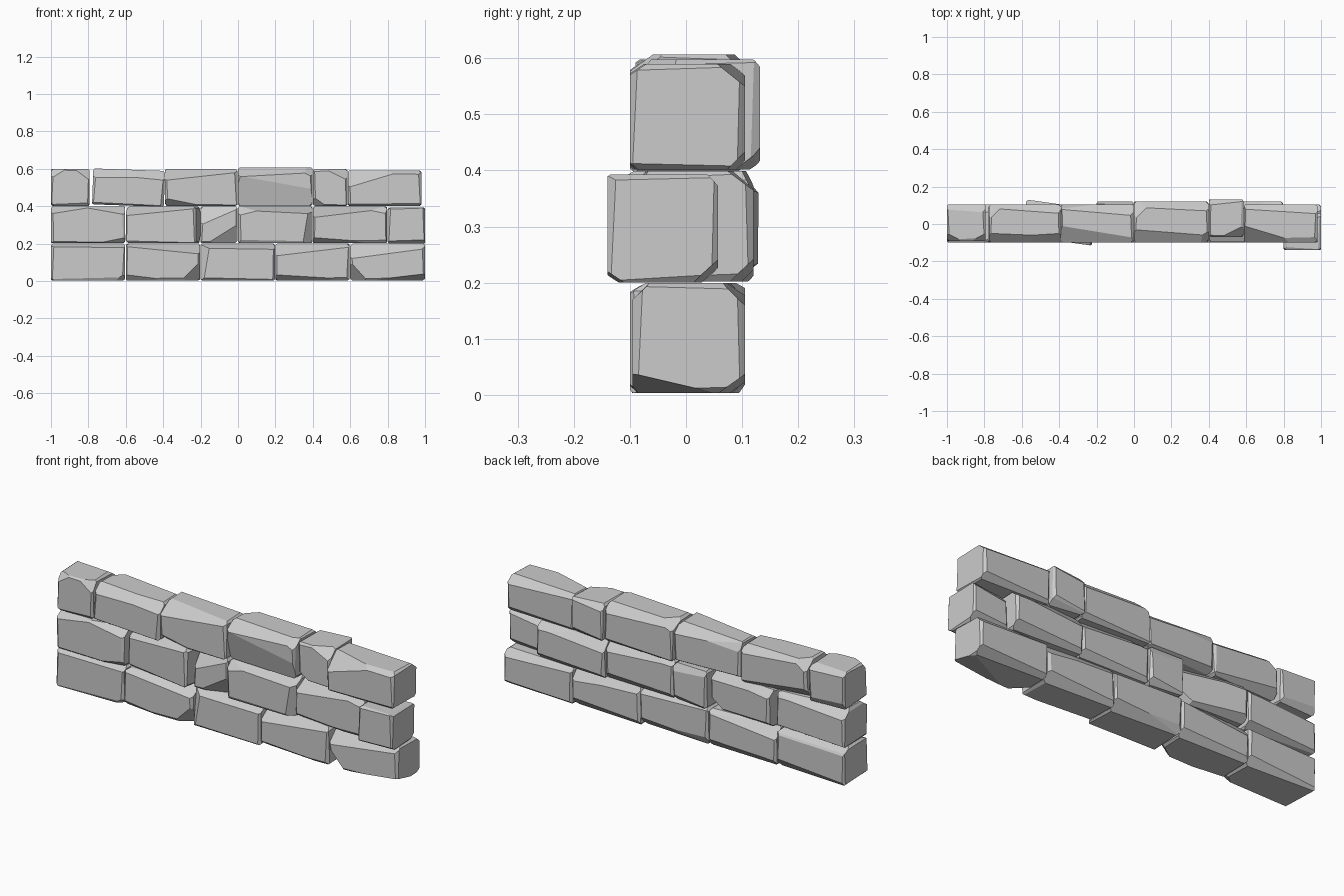
import bpy, bmesh, random
from math import radians
from mathutils import Vector, Matrix

if "Cube" in bpy.data.objects:
    bpy.data.objects.remove(bpy.data.objects["Cube"])

random.seed(7)


def chip(bm, half, signs, size):
    """Slice off a corner; size = distance along each axis from that corner."""
    s = [1 if c == "+" else -1 for c in signs]
    n = Vector([s[i] / size[i] for i in range(3)])
    k = min(range(3), key=lambda i: size[i])
    p = Vector([s[i] * half[i] for i in range(3)])
    p[k] -= s[k] * size[k]
    r = bmesh.ops.bisect_plane(bm, geom=bm.verts[:] + bm.edges[:] + bm.faces[:],
                               plane_co=p, plane_no=n.normalized(), clear_outer=True)
    edges = [e for e in bm.edges if e.is_boundary]
    if edges:
        bmesh.ops.holes_fill(bm, edges=edges, sides=0)


def stone(name, x, z, y=(-0.1, 0.105), chips=(), rot=(0, 0, 0)):
    """A roughly hewn block: box, big chips, then thin worn edges."""
    lo, hi = Vector((x[0], y[0], z[0])), Vector((x[1], y[1], z[1]))
    half = (hi - lo) / 2
    bm = bmesh.new()
    bmesh.ops.create_cube(bm, size=2, matrix=Matrix.Diagonal((*half, 1)))
    for signs, *size in chips:
        chip(bm, half, signs, size)
    # worn edges: tapered slices, larger at the back than on the front
    for axis in range(3):
        for u in "+-":
            for v in "+-":
                w = random.choice("+-")
                signs = [u, v]
                signs.insert(axis, w)
                size = [random.uniform(0.01, 0.018) for _ in range(3)]
                if signs[1] == "+" and axis == 0:
                    size = [random.uniform(0.02, 0.05) for _ in range(3)]
                size[axis] = half[axis] * random.uniform(2.5, 6)
                chip(bm, half, "".join(signs), size)
    me = bpy.data.meshes.new(name)
    bmesh.ops.recalc_face_normals(bm, faces=bm.faces[:])
    bm.to_mesh(me)
    bm.free()
    ob = bpy.data.objects.new(name, me)
    ob.location = (lo + hi) / 2
    ob.rotation_euler = [radians(a) for a in rot]
    bpy.context.collection.objects.link(ob)


# bottom course
Z = (0.003, 0.199)
stone("bottom_stone_1", (-1, -0.603), Z, chips=[
    ("+--", 0.06, 0.05, 0.035), ("+-+", 3, 0.04, 0.02), ("-++", 1, 0.06, 0.03)])
stone("bottom_stone_2", (-0.6, -0.202), Z, chips=[
    ("+-+", 0.55, 0.09, 0.055), ("+--", 0.1, 0.07, 0.1), ("---", 0.25, 0.03, 0.03),
    ("-++", 0.6, 0.05, 0.06)])
stone("bottom_stone_3", (-0.2, 0.197), Z, chips=[
    ("--+", 0.05, 0.04, 0.3), ("+-+", 2, 0.06, 0.03), ("++-", 0.8, 0.05, 0.05)])
stone("bottom_stone_4", (0.2, 0.597), Z, chips=[
    ("--+", 0.55, 0.09, 0.065), ("---", 0.5, 0.04, 0.03), ("+++", 0.5, 0.05, 0.06)])
stone("bottom_stone_5", (0.6, 1), Z, (-0.095, 0.105), [
    ("--+", 0.6, 0.08, 0.08), ("---", 0.09, 0.09, 0.1), ("+--", 0.3, 0.15, 0.035),
    ("+++", 0.9, 0.04, 0.04), ("++-", 0.5, 0.03, 0.035), ("+-+", 0.5, 0.03, 0.03)])

# middle course
Z = (0.202, 0.399)
stone("middle_stone_1", (-1, -0.603), Z, chips=[
    ("--+", 0.25, 0.06, 0.04), ("+-+", 0.25, 0.06, 0.045), ("+--", 0.15, 0.03, 0.03),
    ("-++", 0.7, 0.06, 0.05)])
stone("middle_stone_2", (-0.59, -0.21), Z, (-0.09, 0.105), [
    ("--+", 0.5, 0.08, 0.05), ("+++", 0.7, 0.06, 0.05), ("++-", 0.1, 0.06, 0.06)],
    (0, 0, -8))
stone("middle_stone_3", (-0.2, -0.003), Z, (-0.085, 0.12), [
    ("--+", 0.23, 0.07, 0.1), ("+--", 0.16, 0.06, 0.1)])
stone("middle_stone_4", (0, 0.397), Z, (-0.1, 0.11), [
    ("+-+", 0.8, 0.09, 0.04), ("+--", 0.05, 0.05, 0.3), ("--+", 0.2, 0.05, 0.05),
    ("+++", 0.7, 0.05, 0.05)])
stone("middle_stone_5", (0.4, 0.797), Z, (-0.095, 0.12), [
    ("--+", 0.5, 0.11, 0.06), ("---", 0.4, 0.04, 0.03), ("+-+", 0.2, 0.03, 0.04),
    ("-++", 0.7, 0.05, 0.06)])
stone("middle_stone_6", (0.8, 1), (0.2, 0.393), (-0.14, 0.057), [
    ("+--", 0.6, 0.03, 0.02)])

# top course
Z = (0.402, 0.598)
stone("top_stone_1", (-1, -0.793), Z, (-0.09, 0.105), [
    ("--+", 0.08, 0.04, 0.05), ("+-+", 0.08, 0.04, 0.06)])
stone("top_stone_2", (-0.777, -0.393), (0.403, 0.595), chips=[
    ("--+", 1.2, 0.05, 0.05), ("+-+", 0.8, 0.05, 0.05), ("-++", 0.08, 0.08, 0.06)],
    rot=(0, 2, 0))
stone("top_stone_3", (-0.39, -0.003), Z, chips=[
    ("--+", 0.55, 0.09, 0.06), ("---", 0.2, 0.05, 0.04), ("+++", 0.7, 0.06, 0.05)])
stone("top_stone_4", (0, 0.397), (0.402, 0.607), (-0.1, 0.12), [
    ("--+", 0.9, 0.07, 0.05), ("---", 0.9, 0.04, 0.16), ("+-+", 0.1, 0.06, 0.05),
    ("+++", 1, 0.05, 0.05), ("-++", 0.1, 0.1, 0.05)])
stone("top_stone_5", (0.4, 0.585), Z, (-0.07, 0.132), [
    ("---", 0.07, 0.05, 0.05), ("+-+", 0.12, 0.06, 0.06), ("++-", 0.3, 0.03, 0.04)])
stone("top_stone_6", (0.588, 0.98), (0.402, 0.59), chips=[
    ("--+", 0.3, 0.09, 0.09), ("+-+", 1.2, 0.03, 0.02), ("+++", 0.8, 0.05, 0.04)])
